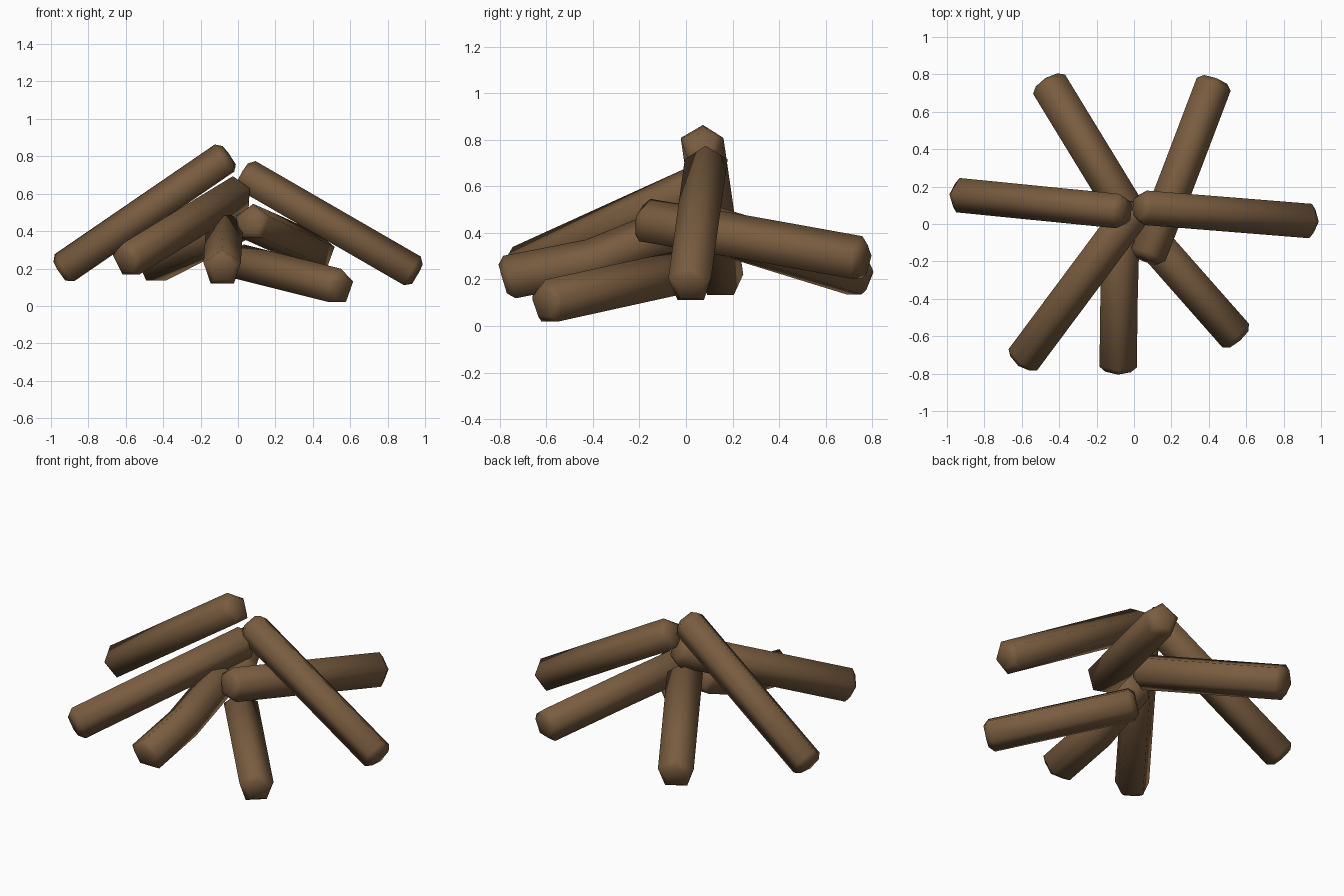
import bpy, bmesh, math
from mathutils import Vector

if "Cube" in bpy.data.objects:
    bpy.data.objects.remove(bpy.data.objects["Cube"])

bark = bpy.data.materials.new("bark brown")
bark.diffuse_color = (0.19, 0.107, 0.05, 1)
bark.use_nodes = True
bark.node_tree.nodes["Principled BSDF"].inputs["Base Color"].default_value = bark.diffuse_color

SIDES = 5


def log(name, points, radius=0.1, roll=0):
    """Five-sided log along a path, with chamfered ends."""
    pts = [Vector(p) for p in points]
    first = (pts[1] - pts[0]).normalized()
    last = (pts[-1] - pts[-2]).normalized()
    axis = (pts[-1] - pts[0]).normalized()
    side = axis.cross(Vector((0, 0, 1))).normalized()
    up = side.cross(axis)
    ch = 0.03
    rings = [(pts[0], 0.68), (pts[0] + first * ch, 1)]
    rings += [(p, 1) for p in pts[1:-1]]
    rings += [(pts[-1] - last * ch, 1), (pts[-1], 0.68)]
    bm = bmesh.new()
    loops = []
    for c, s in rings:
        loop = []
        for i in range(SIDES):
            a = math.tau * i / SIDES + math.radians(90 + roll)
            loop.append(bm.verts.new(c + (side * math.cos(a) + up * math.sin(a)) * radius * s))
        loops.append(loop)
    for a, b in zip(loops, loops[1:]):
        for i in range(SIDES):
            j = (i + 1) % SIDES
            bm.faces.new((a[i], a[j], b[j], b[i]))
    bm.faces.new(loops[0])
    bm.faces.new(loops[-1])
    bmesh.ops.recalc_face_normals(bm, faces=bm.faces)
    me = bpy.data.meshes.new(name)
    bm.to_mesh(me)
    bm.free()
    for p in me.polygons:
        p.use_smooth = True
    me.materials.append(bark)
    ob = bpy.data.objects.new(name, me)
    bpy.context.collection.objects.link(ob)


# Stack of logs leaning together, each from outer foot to inner tip
log("left_log", [(-0.95, 0.155, 0.18), (-0.045, 0.065, 0.80)], 0.097)
log("right_log", [(0.955, 0.015, 0.165), (0.02, 0.09, 0.705)], 0.097)
log("front_left_log", [(-0.605, -0.74, 0.235), (0.01, 0.085, 0.61)])
log("front_log", [(-0.085, -0.785, 0.195), (-0.08, -0.4, 0.27), (-0.07, -0.03, 0.42)], 0.105)
log("front_right_log", [(0.56, -0.615, 0.095), (0.0, 0.02, 0.235)])
log("back_left_log", [(-0.465, 0.765, 0.21), (-0.01, 0.02, 0.44)], 0.105)
log("back_right_log", [(0.435, 0.77, 0.28), (0.245, 0.27, 0.37), (0.065, -0.195, 0.45)], 0.102)
